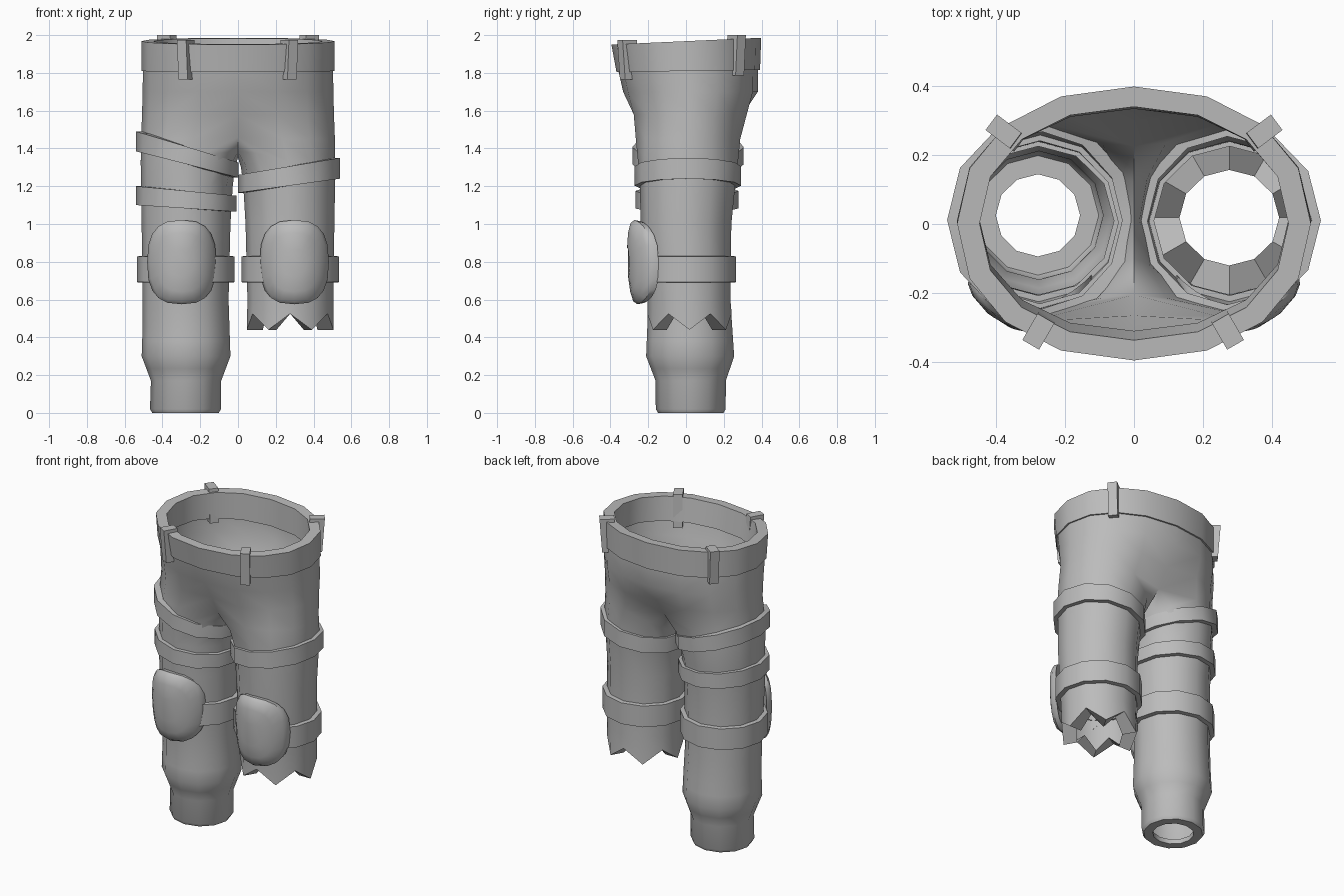
import bpy, bmesh, math
from mathutils import Matrix, Vector

if "Cube" in bpy.data.objects:
    bpy.data.objects.remove(bpy.data.objects["Cube"])

grey = bpy.data.materials.new("cloth grey")
grey.diffuse_color = (0.5, 0.5, 0.5, 1)
grey.use_nodes = True
grey.node_tree.nodes["Principled BSDF"].inputs["Base Color"].default_value = grey.diffuse_color
N = 12          # sides of a leg
# leg sections: z, centre x, radius x, centre y, radius y
LEG = [(1.50, .260, .255, .012, .285), (1.25, .270, .245, .010, .255),
       (1.00, .275, .235, .000, .240), (0.60, .278, .228, .015, .220),
       (0.45, .275, .230, .020, .225), (0.30, .275, .235, .022, .233),
       (0.17, .275, .186, .025, .186), (0.02, .278, .188, .025, .185)]


def finish(name, bm, angle=40):
    bmesh.ops.recalc_face_normals(bm, faces=bm.faces)
    me = bpy.data.meshes.new(name)
    bm.to_mesh(me)
    bm.free()
    ob = bpy.data.objects.new(name, me)
    bpy.context.collection.objects.link(ob)
    me.materials.append(grey)
    bpy.ops.object.select_all(action='DESELECT')
    ob.select_set(True)
    bpy.context.view_layer.objects.active = ob
    bpy.ops.object.shade_smooth_by_angle(angle=math.radians(angle))
    return ob


def bridge(bm, a, b, closed=True):
    n = len(a)
    for i in range(n if closed else n - 1):
        j = (i + 1) % n
        bm.faces.new((a[i], a[j], b[j], b[i]))


def section(z):
    """Leg section at any height."""
    for hi, lo in zip(LEG, LEG[1:]):
        if lo[0] <= z <= hi[0]:
            t = (hi[0] - z) / (hi[0] - lo[0])
            return [h + (l - h) * t for h, l in zip(hi, lo)]
    return LEG[0]


def leg_point(k, z, grow=0.0):
    _, cx, rx, cy, ry = section(z)
    a = math.radians(-120 + 360 * k / N)
    return Vector((cx + (rx + grow) * math.cos(a), cy + (ry + grow) * math.sin(a), z))


def oval(t, rx, front, back):
    """Point on the hip outline; t = 0 is the front centre, pi the back."""
    s, c = math.sin(t), -math.cos(t)
    x = rx * math.copysign(abs(s) ** .92, s)
    y = (front + back) / 2 + (back - front) / 2 * math.copysign(abs(c) ** .95, c)
    return Vector((x, y, 0))


# ---- trousers: each half is a tube whose inner columns meet at the crotch seam
bm = bmesh.new()
for side in (1, -1):
    def ring(points):
        return [bm.verts.new((p[0] * side, p[1], p[2])) for p in points]

    # hips, open towards the middle
    hips = []
    for z, rx, f, b in ((1.83, .503, -.362, .382), (1.70, .505, -.333, .380),
                        (1.58, .508, -.300, .345)):
        row = [oval(math.pi * k / 8, rx, f, b) + Vector((0, 0, z)) for k in range(9)]
        if z < 1.6:
            row[0].y, row[8].y = -.265, .30
        hips.append(ring(row))
    # crotch ring
    top = []
    for k in range(9):
        p = leg_point(k, 1.45)
        o = oval(math.pi * k / 8, .511, -.285, .305)
        p.x, p.y = (p.x + o.x) / 2, (p.y + o.y) / 2
        top.append(p)
    top[0], top[8] = Vector((0, -.205, 1.46)), Vector((0, .225, 1.46))
    top += [Vector((0, .12, 1.385)), Vector((0, .01, 1.35)), Vector((0, -.10, 1.385))]
    mid = [leg_point(k, 1.33) for k in range(N)]
    for k in (0, 8):
        mid[k] = mid[k].lerp(top[k], .35)
    for k in (9, 10, 11):
        mid[k] = leg_point(k, 1.28).lerp(top[k], .3)
    rows = [ring(top), ring(mid)]
    heights = [1.2, 1.0, .8, .6]
    heights += [.45, .38, .30, .235, .17, .02] if side < 0 else []
    rows += [ring([leg_point(k, z) for k in range(N)]) for z in heights]
    if side < 0:      # ankle hem folded inwards
        for z, g in ((0, -.012), (0, -.066), (.03, -.066)):
            rows.append(ring([leg_point(k, .02, g) * 1 + Vector((0, 0, z - .02))
                              for k in range(N)]))
    else:             # torn zigzag hem with a thick edge
        for g in (0, -.085):
            pts = []
            for k in range(N):
                p = leg_point(k, .5, g)
                p.z = .44 if k % 2 == 0 else .525
                pts.append(p)
            rows.append(ring(pts))
    for a, b in zip(hips, hips[1:] + [rows[0][:9]]):
        bridge(bm, a, b, False)
    for a, b in zip(rows, rows[1:]):
        bridge(bm, a, b)
bmesh.ops.remove_doubles(bm, verts=bm.verts, dist=.0005)
finish("trousers", bm, 50)

# ---- waistband
bm = bmesh.new()
loops = []
for grow, flare, z in ((0, 0, 1.81), (0, 1, 1.968), (-.065, 1, 1.968), (-.065, 0, 1.81)):
    row = []
    for k in range(16):
        p = oval(math.tau * k / 16, .512 + grow, -.368 - .027 * flare - grow * .9,
                 .392 + .006 * flare + grow * .9)
        p.z = z + p.y * (.045 if flare else .015)
        row.append(bm.verts.new(p))
    loops.append(row)
for i in range(4):
    bridge(bm, loops[i], loops[(i + 1) % 4])
finish("waistband", bm)

# ---- belt loops wrapping the waistband
for name, x, y, z0, z1, turn in (
        ("front_belt_loop_left", -.272, -.303, 1.765, 1.975, -120),
        ("front_belt_loop_right", .267, -.303, 1.765, 1.975, -60),
        ("back_belt_loop_left", -.370, .262, 1.785, 2.0, 143),
        ("back_belt_loop_right", .370, .262, 1.785, 2.0, 37)):
    bm = bmesh.new()
    bmesh.ops.create_cube(bm, size=1)
    for v in bm.verts:
        lean = .01 if v.co.z > 0 else -.006
        v.co = Vector((v.co.x * .088 + lean, v.co.y * .056, v.co.z * (z1 - z0)))
    bm.transform(Matrix.Translation((x, y, (z0 + z1) / 2))
                 @ Matrix.Rotation(math.radians(turn), 4, 'Z'))
    finish(name, bm)


# ---- leg straps: closed bands following the leg
def strap(name, side, inner, outer, thick=.026, soft=0.0):
    """inner and outer are (bottom, top) heights at the inside and outside of the leg."""
    bm = bmesh.new()
    prof = [(0, -.012), (0, thick - soft), (soft, thick), (1 - soft, thick),
            (1, thick - soft), (1, -.012)]
    if not soft:
        prof = [(0, -.012), (0, thick), (1, thick), (1, -.012)]
    loops = [[] for _ in prof]
    for k in range(N):
        t = (1 + math.cos(math.radians(-120 + 30 * k))) / 2
        lo = inner[0] + (outer[0] - inner[0]) * t
        hi = inner[1] + (outer[1] - inner[1]) * t
        for loop, (u, g) in zip(loops, prof):
            p = leg_point(k, (lo + hi) / 2, g)
            loop.append(bm.verts.new((p.x * side, p.y, lo + (hi - lo) * u)))
    for i in range(len(loops)):
        bridge(bm, loops[i], loops[(i + 1) % len(loops)])
    finish(name, bm, 35)


strap("upper_thigh_strap", -1, (1.245, 1.325), (1.385, 1.49))
strap("lower_thigh_strap", -1, (1.065, 1.15), (1.10, 1.20))
strap("thigh_strap", 1, (1.165, 1.26), (1.24, 1.35))
for side, word in ((-1, "left"), (1, "right")):
    strap("knee_strap_" + word, side, (.69, .83), (.69, .83), .028, .014)

    # ---- knee pad: rounded plate curved around the knee
    bm = bmesh.new()
    M = 20
    rings = []
    for r, back in ((.35, 0), (.7, 0), (.93, .006), (1, .025), (.97, .06), (.6, .06)):
        row = []
        for k in range(M):
            a = math.tau * k / M
            c, s = math.cos(a), math.sin(a)
            dx = .183 * r * math.copysign(abs(c) ** .75, c)
            dz = .223 * r * math.copysign(abs(s) ** .75, s)
            y = -.312 + 3.4 * dx * dx + back + .45 * dz * dz - .035 * dz
            row.append(bm.verts.new((side * .298 + dx, y, .798 + dz)))
        rings.append(row)
    for a, b in zip(rings, rings[1:]):
        bridge(bm, a, b)
    bm.faces.new(rings[0])
    bm.faces.new(rings[-1])
    finish("knee_pad_" + word, bm, 40)
